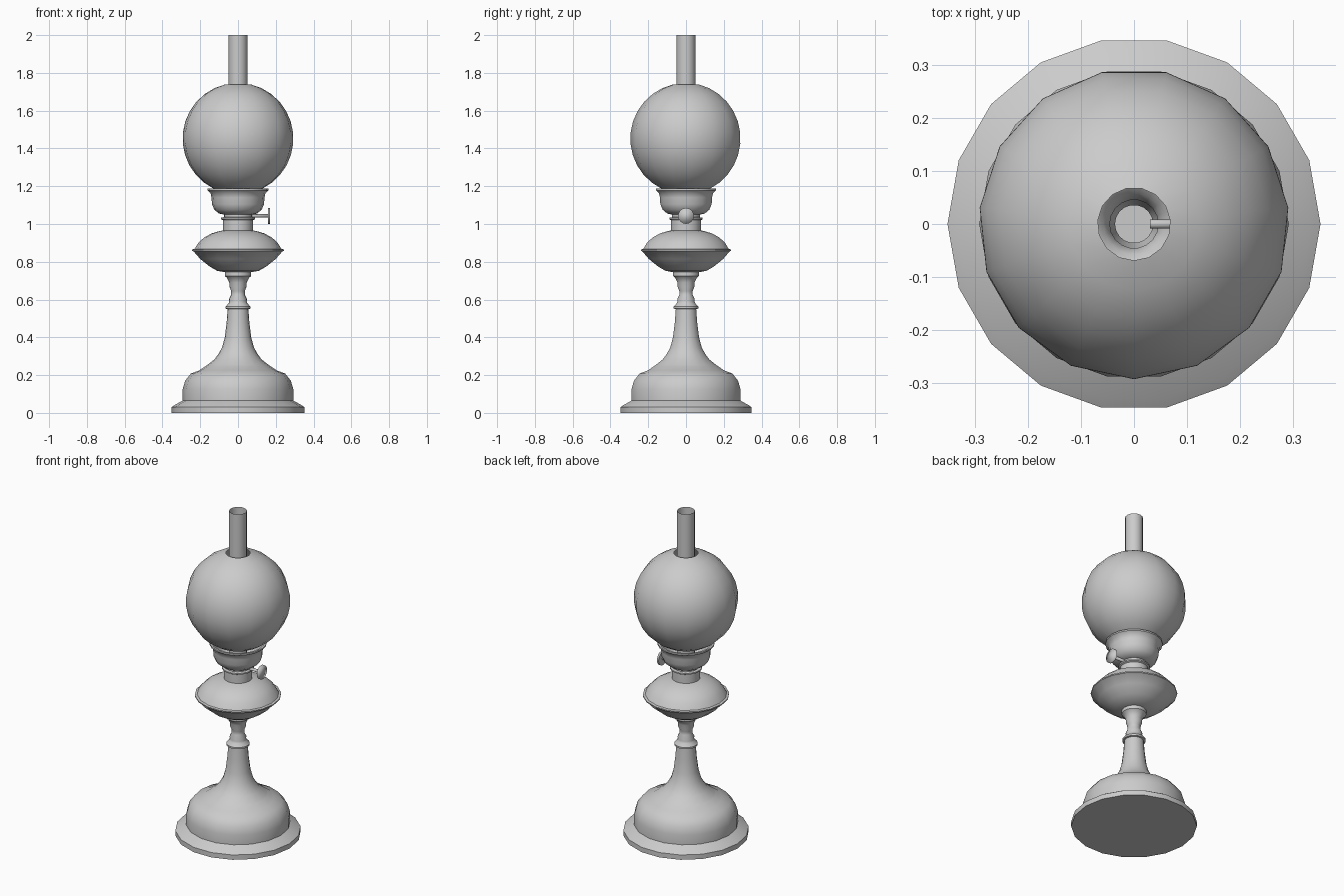
import bpy, bmesh, math

if "Cube" in bpy.data.objects:
    bpy.data.objects.remove(bpy.data.objects["Cube"])


def lathe(name, profile, sides=18, start=0.0, cap_bottom=False, angle=40):
    """Revolve (radius, height) points around z into an open shell."""
    bm = bmesh.new()
    rings = []
    for r, z in profile:
        rings.append([bm.verts.new((r * math.cos(start + math.tau * i / sides),
                                    r * math.sin(start + math.tau * i / sides), z))
                      for i in range(sides)])
    for a, b in zip(rings, rings[1:]):
        for i in range(sides):
            j = (i + 1) % sides
            bm.faces.new((a[i], a[j], b[j], b[i]))
    if cap_bottom:
        bm.faces.new(rings[0][::-1])
    return finish(name, bm, angle)


def finish(name, bm, angle=40):
    mesh = bpy.data.meshes.new(name)
    bm.to_mesh(mesh)
    bm.free()
    ob = bpy.data.objects.new(name, mesh)
    bpy.context.collection.objects.link(ob)
    bpy.ops.object.select_all(action='DESELECT')
    ob.select_set(True)
    bpy.context.view_layer.objects.active = ob
    bpy.ops.object.shade_smooth_by_angle(angle=math.radians(angle))
    return ob


def rod(name, radius, x0, x1, z, sides):
    """Closed cylinder lying along x."""
    ob = lathe(name, [(radius, x0), (radius, x1)], sides, cap_bottom=True)
    bm = bmesh.new()
    bm.from_mesh(ob.data)
    bmesh.ops.holes_fill(bm, edges=[e for e in bm.edges if e.is_boundary])
    bm.to_mesh(ob.data)
    bm.free()
    ob.rotation_euler = (0, math.pi / 2, 0)
    ob.location.z = z
    return ob


# Stepped foot
lathe("foot", [(0.353, 0), (0.353, 0.03), (0.335, 0.042), (0.293, 0.065), (0.293, 0.125),
               (0.28, 0.17), (0.25, 0.208), (0.205, 0.225), (0.165, 0.252)],
      cap_bottom=True, angle=50)

# Flared column, turned ring and baluster
lathe("column", [(0.165, 0.252), (0.125, 0.283), (0.105, 0.31), (0.085, 0.345), (0.07, 0.40),
                 (0.06, 0.48), (0.055, 0.55), (0.066, 0.552), (0.066, 0.562), (0.05, 0.58),
                 (0.046, 0.59), (0.047, 0.603), (0.036, 0.625), (0.036, 0.645), (0.046, 0.67),
                 (0.046, 0.69), (0.058, 0.715), (0.07, 0.725), (0.07, 0.745)])

# Oil reservoir
lathe("reservoir", [(0.07, 0.745), (0.11, 0.752), (0.15, 0.775), (0.20, 0.815), (0.235, 0.855),
                    (0.243, 0.858), (0.243, 0.865), (0.23, 0.868), (0.21, 0.90), (0.18, 0.928),
                    (0.14, 0.95), (0.10, 0.962), (0.08, 0.966)])

# Burner neck, collar and cup that holds the globe
lathe("burner", [(0.08, 0.966), (0.08, 1.02), (0.09, 1.025), (0.09, 1.033), (0.075, 1.036),
                 (0.075, 1.05), (0.10, 1.055), (0.125, 1.075), (0.138, 1.105), (0.14, 1.14),
                 (0.146, 1.165), (0.162, 1.178), (0.162, 1.187), (0.15, 1.187)])

# Globe shade, open at both ends
R, CZ = 0.295, 1.452
lo, hi, steps = math.radians(-64), math.radians(76.5), 12
arc = [lo + (hi - lo) * i / steps for i in range(steps + 1)]
lathe("globe_shade", [(R * math.cos(t), CZ + R * math.sin(t)) for t in arc],
      sides=15, start=-math.pi / 2)

# Glass chimney tube
lathe("chimney", [(0.05, 1.06), (0.05, 2.0)], sides=18)

# Wick knob on its stem
rod("wick_stem", 0.009, 0.03, 0.16, 1.043, 10)
rod("wick_knob", 0.042, 0.158, 0.17, 1.043, 18)
